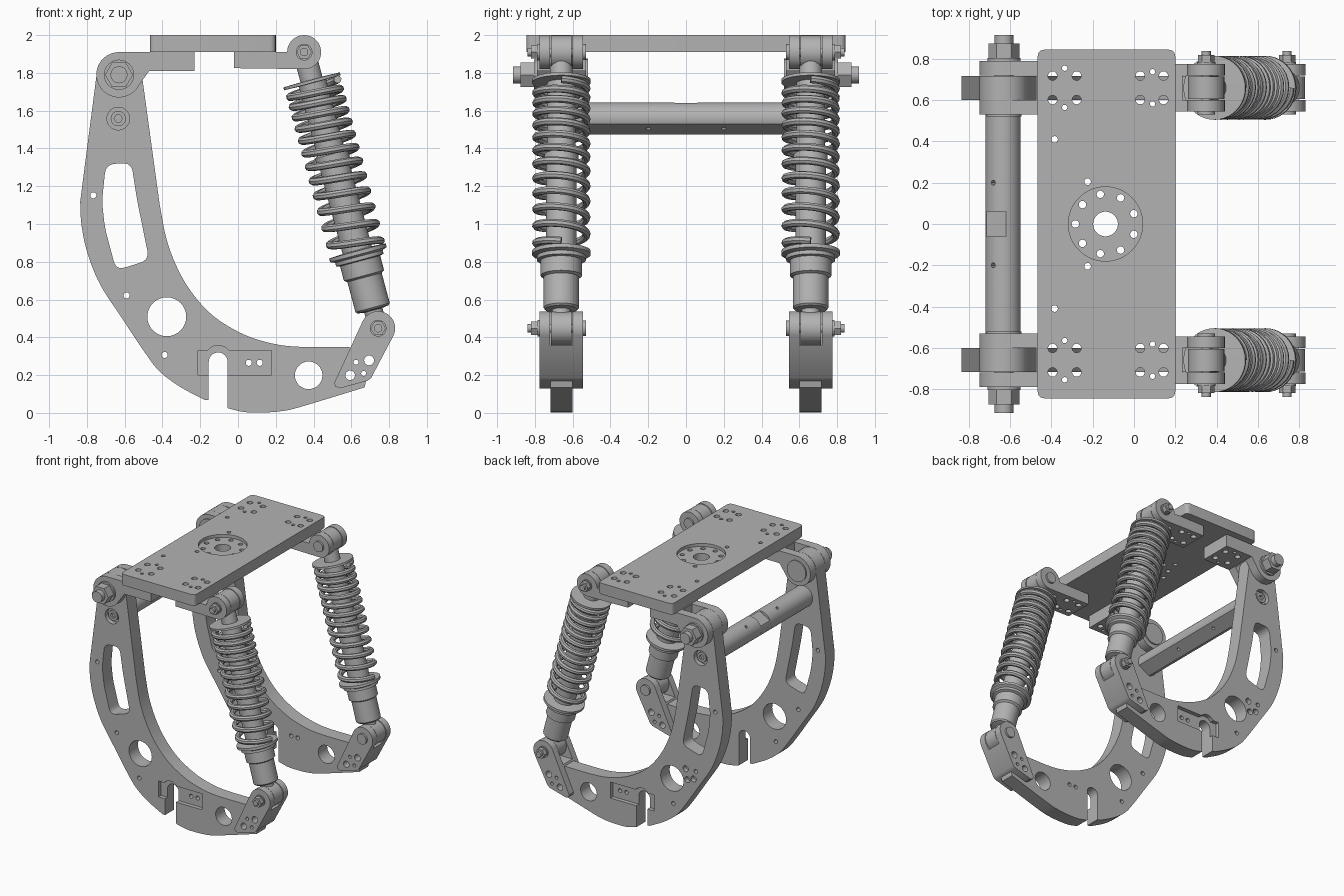
import bpy, bmesh
from math import sin, cos, pi, radians
from mathutils import Matrix, Vector

cube = bpy.data.objects.get("Cube")
if cube:
    bpy.data.objects.remove(cube)

metal = bpy.data.materials.new("grey_metal")
metal.use_nodes = True
GREY = (0.45, 0.45, 0.45, 1)
metal.diffuse_color = GREY
metal.node_tree.nodes["Principled BSDF"].inputs["Base Color"].default_value = GREY


# ---- helpers ----
def arc(cx, cy, r, a0=0, a1=360, n=32):
    """Points on an arc; a full circle leaves out the repeated end."""
    steps = n if abs(a1 - a0) >= 360 else n - 1
    return [(cx + r * cos(radians(a0 + (a1 - a0) * i / steps)),
             cy + r * sin(radians(a0 + (a1 - a0) * i / steps))) for i in range(n)]


def rounded(pts, r):
    """Round the corners of a polygon."""
    out = []
    for i, p in enumerate(pts):
        p, a, b = Vector(p), Vector(pts[i - 1]), Vector(pts[(i + 1) % len(pts)])
        s, e = (p + (q - p).normalized() * min(r, (q - p).length * 0.45) for q in (a, b))
        for k in range(6):
            t = k / 5
            out.append(tuple(s * (1 - t) ** 2 + p * 2 * t * (1 - t) + e * t * t))
    return out


def spline(pts, n=6):
    """Smooth curve through points."""
    v = [Vector(p) for p in [pts[0]] + pts + [pts[-1]]]
    out = []
    for a, b, c, d in zip(v, v[1:], v[2:], v[3:]):
        for k in range(n):
            t = k / n
            out.append(tuple(0.5 * (2 * b + (c - a) * t + (2 * a - 5 * b + 4 * c - d) * t * t
                                    + (3 * b - a - 3 * c + d) * t ** 3)))
    return out + [pts[-1]]


def prism(pts, lo, hi, axis="y"):
    """Extrude an outline along y (outline in x, z) or z (outline in x, y)."""
    place = (lambda u, v, w: (u, w, v)) if axis == "y" else (lambda u, v, w: (u, v, w))
    n = len(pts)
    verts = [place(u, v, w) for w in (lo, hi) for u, v in pts]
    faces = [list(range(n)), list(range(n, 2 * n))]
    faces += [[i, (i + 1) % n, n + (i + 1) % n, n + i] for i in range(n)]
    return verts, faces


def rod(x, z, r, lo, hi, n=32, axis="y"):
    return prism(arc(x, z, r, n=n), lo, hi, axis)


def box(x0, x1, y0, y1, z0, z1):
    return prism([(x0, z0), (x1, z0), (x1, z1), (x0, z1)], y0, y1)


def lathe(profile, n=40):
    """Spin a (radius, height) profile about z."""
    verts = [(r * cos(2 * pi * i / n), r * sin(2 * pi * i / n), t)
             for r, t in profile for i in range(n)]
    faces = [[k * n + i, k * n + (i + 1) % n, (k + 1) * n + (i + 1) % n, (k + 1) * n + i]
             for k in range(len(profile) - 1) for i in range(n)]
    last = (len(profile) - 1) * n
    return verts, faces + [list(range(n)), list(range(last, last + n))]


def mesh_of(name, parts):
    bm = bmesh.new()
    for verts, faces in parts:
        vs = [bm.verts.new(v) for v in verts]
        for f in faces:
            bm.faces.new([vs[i] for i in f])
    bmesh.ops.recalc_face_normals(bm, faces=bm.faces)
    me = bpy.data.meshes.new(name)
    bm.to_mesh(me)
    bm.free()
    return me


def evaluated(ob):
    bpy.context.view_layer.update()
    return bpy.data.meshes.new_from_object(ob.evaluated_get(bpy.context.evaluated_depsgraph_get()))


def finish(name, me, matrix=Matrix()):
    me.materials.clear()
    me.materials.append(metal)
    ob = bpy.data.objects.new(name, me)
    bpy.context.collection.objects.link(ob)
    ob.matrix_world = matrix
    bpy.ops.object.select_all(action="DESELECT")
    ob.select_set(True)
    bpy.context.view_layer.objects.active = ob
    bpy.ops.object.shade_smooth_by_angle(angle=radians(30))
    return ob


def make(name, parts, cuts=(), matrix=Matrix()):
    me = mesh_of(name, parts)
    if cuts:
        body = bpy.data.objects.new("body", me)
        tool = bpy.data.objects.new("cutter", mesh_of("cutter", cuts))
        for o in (body, tool):
            bpy.context.collection.objects.link(o)
        tool.hide_render = True
        mod = body.modifiers.new("cut", "BOOLEAN")
        mod.operation, mod.object, mod.solver, mod.use_self = "DIFFERENCE", tool, "EXACT", True
        me = evaluated(body)
        for o in (body, tool):
            bpy.data.objects.remove(o)
    return finish(name, me, matrix)


# ---- main dimensions ----
SIDE = 0.66
HINGE, BAR = (-0.63, 1.79), (-0.634, 1.558)
TOP_EYE, LOW_EYE = (0.35, 1.91), (0.742, 0.448)

# ---- top plate ----
plate_holes = []
for s in (-1, 1):
    for x in (-0.395, -0.278, 0.03, 0.143):
        plate_holes += [(x, s * (SIDE + d), 0.022) for d in (-0.058, 0.058)]
    for x, d in ((-0.336, 0.095), (0.09, 0.078)):
        plate_holes += [(x, s * (SIDE + k * d), 0.013) for k in (-1, 1)]
bolt_holes = [rod(x, y, r, 1.7, 2.1, 16, "z") for x, y, r in plate_holes]
centre = (-0.138, 0)
cuts = bolt_holes + [rod(*centre, 0.18, 1.975, 2.1, 64, "z"), rod(*centre, 0.06, 1.8, 2.1, 32, "z")]
cuts += [rod(x, y, 0.018, 1.8, 2.1, 16, "z") for x, y in arc(*centre, 0.146, 180, 540, 9)]
cuts += [rod(x, s * y, 0.016, 1.8, 2.1, 16, "z")
         for s in (-1, 1) for x, y in ((-0.225, 0.205), (-0.385, 0.41))]
outline = rounded([(-0.467, -0.845), (0.2, -0.845), (0.2, 0.845), (-0.467, 0.845)], 0.035)
make("top_plate", [prism(outline, 1.91, 2.0, "z")], cuts)

# ---- cross bar: flat underside, notch in the middle ----
flat_bar = arc(*BAR, 0.085, -20, 260, 48)
notched = arc(*BAR, 0.085, -20, 80, 20) + arc(*BAR, 0.085, 160, 260, 20)
pin_holes = []
for y in (-0.2, 0.2):
    v, f = rod(0, y, 0.012, -0.2, 0.2, 12, "z")
    turn = Matrix.Translation((BAR[0], 0, BAR[1])) @ Matrix.Rotation(radians(-35), 4, "Y")
    pin_holes.append(([tuple(turn @ Vector(p)) for p in v], f))
for name, lo, hi in (("right", -0.602, -0.06), ("left", 0.06, 0.602)):
    make("cross_bar_" + name, [prism(flat_bar, lo, hi)], pin_holes)
make("cross_bar_middle", [prism(notched, -0.06, 0.06)])

# ---- arm outline ----
outer = spline([(-0.75, 1.78), (-0.827, 1.184), (-0.835, 1.105), (-0.827, 0.983), (-0.795, 0.84),
                (-0.73, 0.68), (-0.62, 0.51), (-0.49, 0.315), (-0.415, 0.22), (-0.31, 0.14),
                (-0.175, 0.068)])
slot = arc(-0.105, 0.27, 0.05, 180, 0, 13)
belly = spline([(-0.055, 0.025), (0.03, 0.005), (0.125, 0.002), (0.22, 0.008), (0.325, 0.03),
                (0.67, 0.135)])
inner = spline([(0.59, 0.35), (0.325, 0.35), (0.17, 0.37), (0.01, 0.425), (-0.15, 0.53),
                (-0.28, 0.69), (-0.37, 0.89), (-0.415, 1.105)])
arm = (outer + [(-0.155, 0.068)] + slot + belly + [(0.68, 0.18)] + inner
       + arc(*HINGE, 0.12, 8, 172, 24))
window = rounded([(-0.7, 1.315), (-0.565, 1.325), (-0.535, 1.13), (-0.47, 0.81),
                  (-0.645, 0.755), (-0.705, 0.98), (-0.72, 1.12)], 0.05)
pocket = [(-0.213, 0.2), (0.178, 0.2), (0.178, 0.33), (-0.03, 0.33)] \
    + arc(-0.105, 0.285, 0.072, 38, 142, 12) + [(-0.213, 0.33)]
arm_holes = [(-0.377, 0.509, 0.103), (0.374, 0.199, 0.073), (-0.766, 1.152, 0.016),
             (-0.59, 0.622, 0.016), (-0.388, 0.307, 0.016), (0.057, 0.265, 0.016),
             (0.115, 0.265, 0.016)]
clevis_holes = [(0.694, 0.278, 0.026), (0.594, 0.199, 0.025), (0.625, 0.268, 0.013),
                (0.665, 0.209, 0.013)]

# ---- bracket outlines ----
hinge_shape = arc(*HINGE, 0.12, 90, 335, 32) + [(-0.47, 1.81), (-0.23, 1.81), (-0.23, 1.91)]
shock_shape = [(-0.02, 1.825), (-0.02, 1.91)] + arc(*TOP_EYE, 0.09, 180, -90, 32)
clevis_shape = arc(*LOW_EYE, 0.09, -25, 155, 28) + [(0.51, 0.16), (0.515, 0.14), (0.54, 0.13),
                                                    (0.685, 0.17), (0.705, 0.185)]

# ---- shock frame: local z runs down from the upper eye ----
axis = Vector((LOW_EYE[0] - TOP_EYE[0], 0, LOW_EYE[1] - TOP_EYE[1]))
LENGTH = axis.length
down = axis.normalized()
damper = [(0.06, 0.03), (0.06, 0.15), (0.155, 0.152), (0.155, 0.168), (0.075, 0.17),
          (0.075, 0.55), (0.09, 0.56), (0.09, 0.61), (0.08, 0.62), (0.08, 1.085), (0.155, 1.09),
          (0.155, 1.11), (0.13, 1.12), (0.13, 1.14), (0.11, 1.145), (0.11, 1.225),
          (0.094, 1.235), (0.094, 1.4), (0.085, 1.41), (0.05, 1.415), (0.05, LENGTH - 0.03)]

for s, side in ((-1, "right"), (1, "left")):
    mid = s * SIDE

    def across(a, b):
        """Span measured outwards from the middle of this side."""
        return sorted((mid + s * a, mid + s * b))

    # arm with its window, slot, outer pocket and holes
    cuts = [prism(window, *across(-0.2, 0.2)), prism(pocket, *across(0.025, 0.2)),
            rod(*BAR, 0.06, *across(0.02, 0.2))]
    cuts += [rod(*h, *across(-0.2, 0.2)) for h in arm_holes + clevis_holes]
    if s > 0:
        cuts += [rod(x, z, 0.024, *across(0.02, 0.2))
                 for x, z in ((-0.5, 0.62), (-0.515, 0.535), (-0.57, 0.555))]
    make("arm_" + side, [prism(arm, *across(-0.058, 0.058))], cuts)
    make("bar_bolt_" + side, [rod(*BAR, 0.04, *across(0.0, 0.045))],
         [rod(*BAR, 0.022, *across(0.025, 0.2), 6)])

    # forked brackets
    gap = across(-0.06, 0.06)
    make("hinge_bracket_" + side, [prism(hinge_shape, *across(-0.13, 0.13))],
         bolt_holes + [box(-1, -0.475, *gap, 1.5, 2.05)])
    make("shock_bracket_" + side, [prism(shock_shape, *across(-0.115, 0.115))],
         bolt_holes + [box(0.235, 0.6, *gap, 1.7, 2.05)])
    make("lower_clevis_" + side, [prism(clevis_shape, *across(-0.115, 0.115))],
         [rod(*h, *across(-0.2, 0.2)) for h in clevis_holes] + [box(0.45, 0.9, *gap, 0.36, 0.7)])

    # hinge and shock bolts
    make("hinge_bolt_" + side, [rod(*HINGE, 0.08, *across(0.13, 0.145)),
                                rod(*HINGE, 0.074, *across(0.145, 0.215), 6),
                                rod(*HINGE, 0.045, *across(-0.13, 0.255)),
                                rod(*HINGE, 0.085, *across(-0.14, -0.13))])
    for name, eye in (("upper", TOP_EYE), ("lower", LOW_EYE)):
        make(f"{name}_shock_bolt_{side}", [rod(*eye, 0.044, *across(0.115, 0.125)),
                                           rod(*eye, 0.04, *across(0.125, 0.16), 6),
                                           rod(*eye, 0.022, *across(-0.12, 0.178), 20),
                                           rod(*eye, 0.042, *across(-0.13, -0.115))])

    # damper body with an eye at each end
    frame = Matrix(((-down.z, 0, down.x, TOP_EYE[0]), (0, 1, 0, mid),
                    (down.x, 0, down.z, TOP_EYE[1]), (0, 0, 0, 1)))
    eyes = [rod(0, t, 0.088, -0.055, 0.055) for t in (0, LENGTH)]
    make("damper_" + side, [lathe(damper)] + eyes, matrix=frame)

    # coil spring, wound tighter at the top
    curve = bpy.data.curves.new("coil", "CURVE")
    curve.dimensions, curve.bevel_depth, curve.bevel_resolution = "3D", 0.021, 2
    curve.use_fill_caps = True
    line = curve.splines.new("POLY")
    count = 12 * 28
    line.points.add(count)
    for i, p in enumerate(line.points):
        u = i / count
        a = 24 * pi * u
        p.co = (0.134 * cos(a), 0.134 * sin(a), 0.185 + 0.6 * u + 0.285 * u * u, 1)
    coil = bpy.data.objects.new("coil", curve)
    bpy.context.collection.objects.link(coil)
    spring = evaluated(coil)
    bpy.data.objects.remove(coil)
    finish("spring_" + side, spring, frame)
